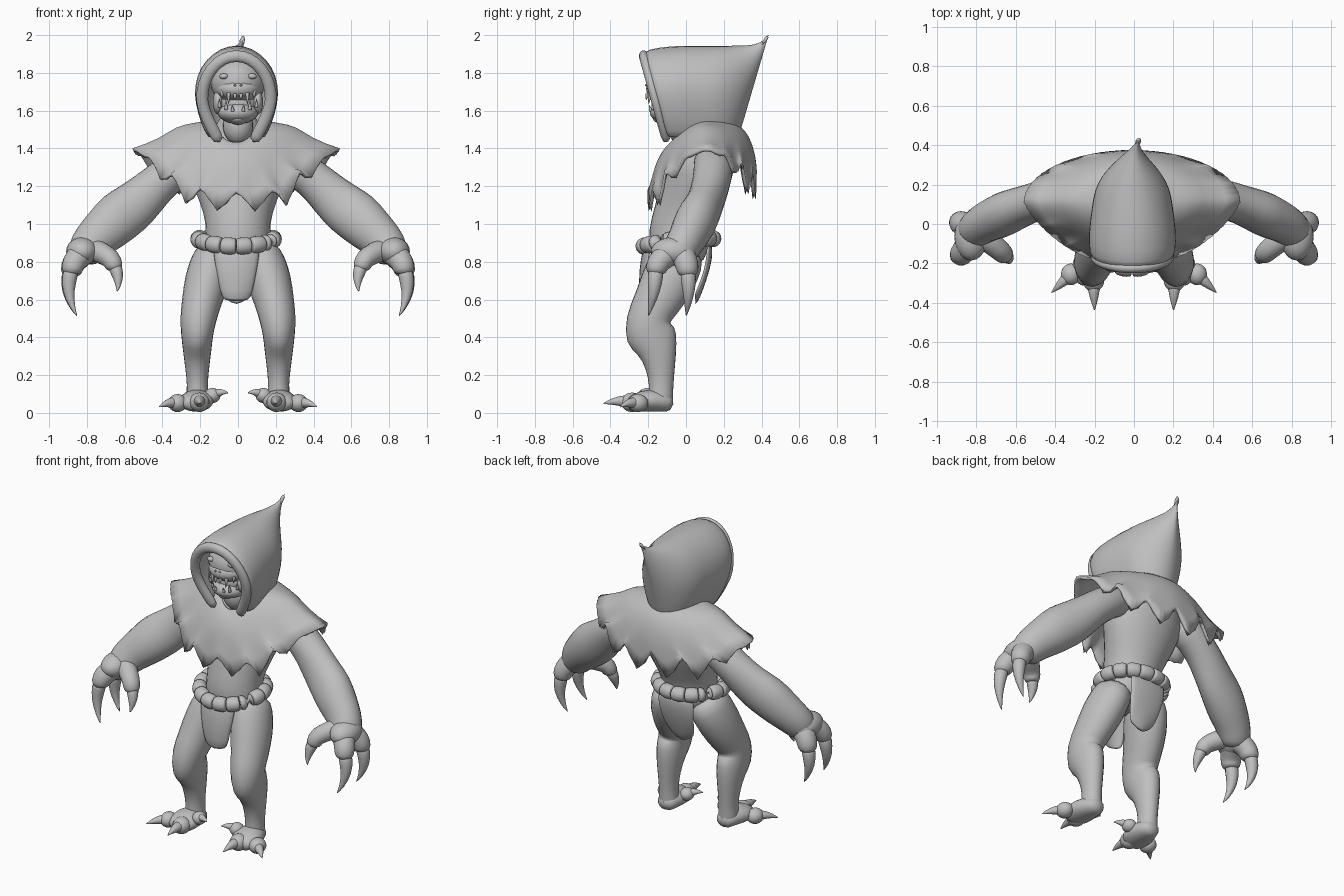
import bpy, bmesh, math, random
from mathutils import Vector

if "Cube" in bpy.data.objects:
    bpy.data.objects.remove(bpy.data.objects["Cube"])
random.seed(4)

grey = bpy.data.materials.new("stone grey")
grey.use_nodes = True
grey.diffuse_color = (0.52, 0.52, 0.52, 1)
grey.node_tree.nodes["Principled BSDF"].inputs["Base Color"].default_value = grey.diffuse_color


def finish(name, bm, subdiv=1, thick=0, offset=-1):
    bmesh.ops.remove_doubles(bm, verts=bm.verts, dist=1e-4)
    bmesh.ops.recalc_face_normals(bm, faces=bm.faces)
    mesh = bpy.data.meshes.new(name)
    bm.to_mesh(mesh)
    bm.free()
    mesh.materials.append(grey)
    mesh.shade_smooth()
    ob = bpy.data.objects.new(name, mesh)
    bpy.context.collection.objects.link(ob)
    if thick:
        mod = ob.modifiers.new("thickness", "SOLIDIFY")
        mod.thickness, mod.offset = thick, offset
    if subdiv:
        mod = ob.modifiers.new("smooth", "SUBSURF")
        mod.levels = mod.render_levels = subdiv
    return ob


def loft(name, rings, closed=True, caps=True, **kw):
    """Skin a list of equal-length point rings."""
    bm = bmesh.new()
    rows = [[bm.verts.new(p) for p in r] for r in rings]
    n = len(rows[0])
    for a, b in zip(rows, rows[1:]):
        for i in range(n if closed else n - 1):
            j = (i + 1) % n
            bm.faces.new((a[i], a[j], b[j], b[i]))
    if caps:
        bm.faces.new(rows[0])
        bm.faces.new(rows[-1])
    return finish(name, bm, **kw)


def sweep(name, path, sides=12, **kw):
    """Tube through (x, y, z, radius toward y, radius across)."""
    pts = [Vector(p[:3]) for p in path]
    rings = []
    for i, p in enumerate(path):
        t = (pts[min(i + 1, len(pts) - 1)] - pts[max(i - 1, 0)]).normalized()
        ref = Vector((1, 0, 0)) if abs(t.y) > 0.85 else Vector((0, 1, 0))
        a = (ref - t * ref.dot(t)).normalized()
        b = t.cross(a)
        ra, rb = p[3], p[-1]
        rings.append([pts[i] + a * ra * math.cos(k) + b * rb * math.sin(k)
                      for k in (math.tau * s / sides for s in range(sides))])
    return loft(name, rings, **kw)


def ball(name, c, r):
    bm = bmesh.new()
    bmesh.ops.create_uvsphere(bm, u_segments=20, v_segments=12, radius=1)
    for v in bm.verts:
        v.co = Vector([c[i] + v.co[i] * r[i] for i in range(3)])
    return finish(name, bm, subdiv=0)


def claw(name, base, tip, r, bend=(0, 0, 0)):
    a, b, k = Vector(base), Vector(tip), Vector(bend)
    path = []
    for f, s in ((0, 0.8), (0.1, 1), (0.45, 0.75), (0.8, 0.33), (1, 0.04)):
        path.append((*(a.lerp(b, f) + k * 4 * f * (1 - f)), r * s))
    return sweep(name, path, sides=8)


# Torso and neck
sweep("torso", [(0, -.03, .76, .11, .15), (0, -.04, .84, .16, .18), (0, -.04, .95, .165, .172),
                (0, -.01, 1.05, .165, .18), (0, .04, 1.18, .18, .235), (0, .08, 1.32, .19, .28),
                (0, .1, 1.42, .16, .24), (0, .08, 1.5, .1, .12), (0, .0, 1.6, .08, .08)], sides=16)

# Limbs
for side, s in (("left", 1), ("right", -1)):
    def m(path):
        return [(p[0] * s, *p[1:]) for p in path]

    def mv(p):
        return (p[0] * s, p[1], p[2])

    sweep(side + "_arm", m([(.18, .13, 1.36, .1, .1), (.32, .15, 1.3, .11, .105), (.44, .13, 1.2, .105, .11),
                            (.54, .1, 1.1, .1, .135), (.63, .065, 1.04, .115, .145),
                            (.7, .03, .97, .115, .13), (.77, .0, .91, .1, .115),
                            (.81, -.04, .85, .1, .105), (.82, -.06, .81, .07, .07)]))
    ball(side + "_palm", mv((.825, -.065, .855)), (.085, .12, .075))
    # Thigh, jutting knee, calf bulge and ankle
    sweep(side + "_leg", m([(.11, -.03, .88, .13, .1), (.135, -.05, .8, .15, .12), (.165, -.095, .7, .15, .125),
                            (.195, -.155, .58, .13, .108), (.212, -.21, .49, .118, .1),
                            (.217, -.19, .415, .15, .088), (.216, -.148, .34, .11, .08),
                            (.216, -.135, .24, .08, .066), (.215, -.13, .15, .066, .056),
                            (.215, -.135, .08, .068, .062), (.21, -.13, .015, .07, .068)]))
    # Fingers with a swollen knuckle, then a claw
    fingers = (("front", (.88, -.16, .79), (.85, -.2, .51), .064, (.035, .01, 0)),
               ("rear", (.885, .01, .78), (.85, 0, .51), .064, (.035, .01, 0)),
               ("thumb", (.655, -.155, .81), (.64, -.2, .64), .055, (-.015, 0, 0)))
    for part, knuckle, tip, r, bend in fingers:
        palm, k = Vector((.79, -.04, .88)), Vector(knuckle)
        path = [(*palm.lerp(k, f), r * g) for f, g in ((0, 1.15), (.5, 1.1), (.9, 1))]
        path += [(*(k - Vector((0, 0, .035))), r * .95), (*(k - Vector((0, 0, .06))), r * .6)]
        sweep(f"{side}_{part}_finger", m(path))
        claw(f"{side}_{part}_finger_claw", mv(k - Vector((0, 0, .03))), mv(tip), r * .75, mv(bend))
    # Foot and toes
    sweep(side + "_foot", m([(.21, -.065, .045, .05, .04), (.21, -.12, .06, .07, .058),
                             (.22, -.2, .068, .1, .064), (.225, -.27, .054, .095, .05),
                             (.215, -.31, .045, .055, .037)]))
    toes = (("middle", (.205, -.285, .056), (.2, -.44, .048), .054),
            ("outer", (.32, -.255, .052), (.42, -.35, .03), .05),
            ("inner", (.135, -.205, .092), (.05, -.25, .105), .042))
    for part, k, tip, r in toes:
        ball(f"{side}_{part}_toe", mv(k), (r, r * 1.1, r * .95))
        claw(f"{side}_{part}_toe_claw", mv(k), mv(tip), r * .72, (0, 0, .012))

# Rope belt made of bulging segments
SEG = 16


def belt_point(k):
    a = math.tau * k / SEG
    c = math.cos(a)
    return Vector((.2 * math.sin(a) - .01, -.04 - .185 * c, .92 - .02 * c - .018 * c * c))


for k in range(SEG):
    path = [(*belt_point(k + f), r) for f, r in
            ((.0, .04), (.08, .046), (.5, .05), (.92, .046), (1, .04))]
    sweep(f"belt_segment_{k + 1}", path, sides=10)


# Loincloth flaps
def flap(name, rows, drop):
    """Rows of (half width, y, z); the outer columns curve toward the body."""
    rings = []
    for n, (w, y, z) in enumerate(rows):
        last = n == len(rows) - 1
        rings.append([(w * c - .008, y * (1 - .14 * c * c), z + (drop * abs(c) if last else 0))
                      for c in (-1, -.6, 0, .6, 1)])
    loft(name, rings, closed=False, caps=False, thick=.02, offset=0)


flap("front_loincloth", [(.13, -.21, .9), (.12, -.235, .82), (.1, -.245, .7), (.075, -.24, .585)], .01)
flap("back_loincloth", [(.13, .13, .9), (.13, .135, .82), (.11, .1, .7), (.085, .05, .56)], .06)

# Ragged shoulder cape: rows of side x, front y, back y, and side / front / back heights
rows = [(.15, -.07, .25, 1.55, 1.44, 1.54), (.22, -.11, .315, 1.535, 1.41, 1.5),
        (.32, -.155, .355, 1.52, 1.34, 1.42), (.4, -.18, .375, 1.455, 1.25, 1.32),
        (.55, -.205, .375, 1.4, 1.12, 1.19)]
N = 64
rings = []
for r, (w, yf, yb, zs, zf, zb) in enumerate(rows):
    ring = []
    for i in range(N):
        a = math.tau * i / N
        sx, c = math.sin(a), -math.cos(a)
        blend = abs(sx) ** (2 if r < 2 else 3)
        mid = .11
        y = mid + (c * (mid - yf) if c < 0 else c * (yb - mid))
        z = zs * blend + (zf if c < 0 else zb) * (1 - blend)
        if r == 4:
            tooth = (.075, .01, -.06, -.01)[i % 4] * random.uniform(.6, 1.35)
            z += tooth * (1 - abs(sx) ** 4)
        narrow = 1 - .25 * abs(sx * c) if c < 0 else 1
        ring.append((w * sx * narrow - .01, y, z))
    rings.append(ring)
cape = loft("ragged_cape", rings, caps=False, thick=.018)
# Keep the tatters pointed
points = cape.data.attributes.new("crease_vert", "FLOAT", "POINT")
for v in cape.data.vertices:
    if v.index >= 4 * N:
        points.data[v.index].value = 1
edge = cape.data.attributes.new("crease_edge", "FLOAT", "EDGE")
for e in cape.data.edges:
    if min(e.vertices) >= 4 * N:
        edge.data[e.index].value = .8

# Pointed hood: front arches of top y, bottom y, half width, top height
arch = [(.66, 0), (.84, .16), (.98, .4), (1, .58), (.86, .78), (.55, .93), (.2, 1)]
arch = arch + [(-x, h) for x, h in reversed(arch)]
stations = [(-.225, -.1, .205, 1.9), (-.21, -.08, .222, 1.925),
            (-.08, 0, .226, 1.945), (.08, .1, .207, 1.945)]
rings = [[(x * w - .008, yb + (yt - yb) * h, 1.45 + (top - 1.45) * h) for x, h in arch]
         for yt, yb, w, top in stations]
# Rounded back of the hood, drawn out into a tip at the top
for step in range(1, 9):
    ang = math.pi / 2 * step / 8
    sn, cs = math.sin(ang), max(0, math.cos(ang))
    ring = []
    for x, h in arch:
        near, far = .1 - .02 * h, .277 + .165 * h
        half = 0 if step == 8 else .205 * cs ** (1 + 1.5 * h ** 2)
        top = 1.945 + .068 * sn ** 10
        ring.append((x * half + .04 * h ** 3 * sn ** 4 - .008, near + (far - near) * sn,
                     1.45 + (top - 1.45) * h))
    rings.append(ring)
loft("hood", rings, closed=False, caps=False, thick=.025)

# Rolled hood rim, closing in toward the chest
yt, yb, w, top = stations[0]
sweep("hood_rim", [(x * w * (.64 + .26 * min(1, h * 2.5)) - .008, yb + (yt - yb) * h,
                    1.43 + (top - 1.44) * h, .026, .034) for x, h in arch], sides=10)

# Head: skull, jaw, eyes and teeth
ball("skull", (0, -.05, 1.75), (.145, .15, .135))
ball("muzzle", (0, -.09, 1.715), (.122, .122, .07))
ball("mouth_interior", (0, -.05, 1.64), (.115, .11, .09))
ball("jaw", (0, -.08, 1.59), (.108, .112, .06))
ball("chin", (0, -.1, 1.56), (.05, .075, .035))
ball("throat", (0, -.02, 1.52), (.08, .08, .1))
for side, s in (("left", 1), ("right", -1)):
    ball(side + "_eye", (.075 * s, -.172, 1.782), (.024, .018, .015))
    ball(side + "_cheek", (.105 * s, -.08, 1.645), (.028, .065, .065))
    ball(side + "_nostril", (.016 * s, -.211, 1.735), (.007, .006, .006))
    for n, x in enumerate((.016, .05, .085)):
        y = -.205 + 6 * x * x
        size = (.035, .065, .05)[n]
        lift = x * x * 3
        claw(f"{side}_upper_tooth_{n + 1}", (x * s, y, 1.69 + lift),
             (x * s, y - .008, 1.69 + lift - size), .012)
        claw(f"{side}_lower_tooth_{n + 1}", ((x + .012) * s, y + .018, 1.595 + lift),
             ((x + .014) * s, y + .008, 1.605 + lift + size * .7), .011)
